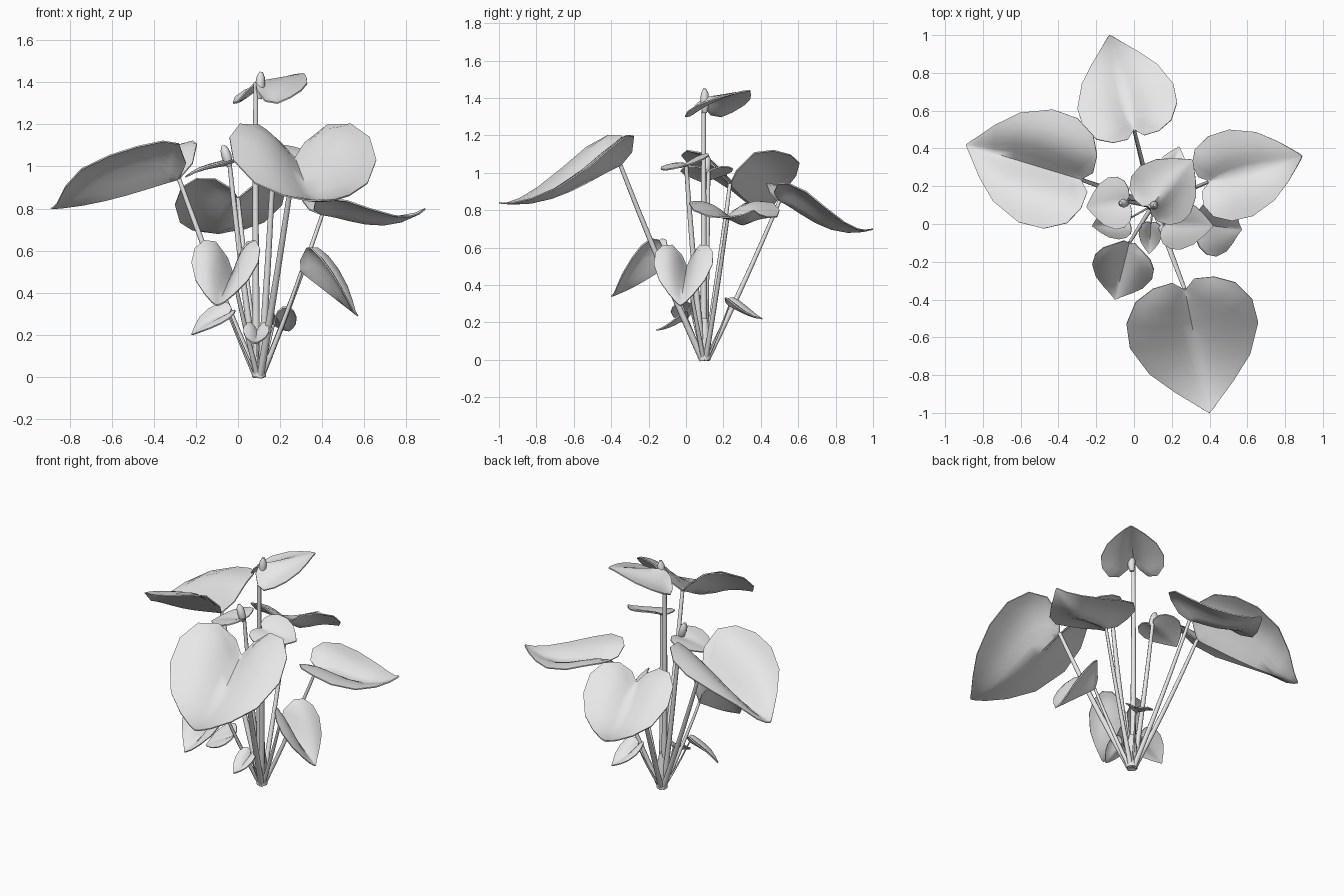
import bpy, bmesh, math
from mathutils import Vector, Matrix

cube = bpy.data.objects.get("Cube")
if cube:
    bpy.data.objects.remove(cube, do_unlink=True)

grey = bpy.data.materials.new("light_grey")
grey.use_nodes = True
colour = (0.8, 0.8, 0.8, 1)
grey.diffuse_color = colour
grey.node_tree.nodes["Principled BSDF"].inputs["Base Color"].default_value = colour

UP = Vector((0, 0, 1))
ROOT = Vector((0.1, 0.1, 0))

# Half heart: (along the midrib, out to the edge, matching midrib position)
HEART = [(1, 0, 1), (.98, .06, .97), (.92, .19, .9), (.79, .46, .76), (.6, .78, .59),
         (.34, .99, .42), (.12, .97, .27), (-.05, .77, .15), (-.12, .47, .08), (-.1, .17, .03),
         (0, 0, 0)]
COLS = 6


def finish(obj, angle):
    obj.data.materials.append(grey)
    bpy.ops.object.select_all(action='DESELECT')
    obj.select_set(True)
    bpy.context.view_layer.objects.active = obj
    for mod in list(obj.modifiers):
        bpy.ops.object.modifier_apply(modifier=mod.name)
    bpy.ops.object.shade_smooth_by_angle(angle=math.radians(angle))


def new_object(name, bm):
    bmesh.ops.recalc_face_normals(bm, faces=bm.faces)
    mesh = bpy.data.meshes.new(name)
    bm.to_mesh(mesh)
    bm.free()
    obj = bpy.data.objects.new(name, mesh)
    bpy.context.collection.objects.link(obj)
    return obj


def leaf(name, base, tip, half_width, fold, sag, reach, roll):
    """Heart blade folded up along a sagging midrib; reach carries the fold to the tip."""
    base, tip = Vector(base), Vector(tip)
    axis = tip - base
    side = Matrix.Rotation(math.radians(roll), 3, axis) @ axis.cross(UP).normalized()
    normal = side.cross(axis).normalized()
    bm = bmesh.new()
    rows = []
    for u_edge, v_edge, u_mid in HEART:
        row = []
        for c in range(-COLS, COLS + 1):
            k = abs(c) / COLS
            u = u_mid + (u_edge - u_mid) * k ** 1.3
            v = v_edge * k
            t = max(u, 0)
            lift = fold * (1 - math.exp(-6 * v ** 1.5)) * (1 - t ** reach)
            lift -= sag * 5.4 * t ** 1.5 * (1 - t)
            sign = 1 if c > 0 else -1
            row.append(bm.verts.new(base + axis * u + side * sign * v * half_width + normal * lift))
        rows.append(row)
    for a, b in zip(rows, rows[1:]):
        for i in range(2 * COLS):
            bm.faces.new((a[i], a[i + 1], b[i + 1], b[i]))
    bmesh.ops.remove_doubles(bm, verts=bm.verts, dist=0.0005)
    obj = new_object(name, bm)
    rim = obj.modifiers.new("thickness", 'SOLIDIFY')
    rim.thickness = 0.007
    rim.offset = 0
    finish(obj, 60)


def tube(name, points, radii, sides=8):
    """Round tapering tube through the points."""
    bm = bmesh.new()
    rings = []
    for i, (p, r) in enumerate(zip(points, radii)):
        d = (points[min(i + 1, len(points) - 1)] - points[max(i - 1, 0)]).normalized()
        x = d.cross(Vector((0, 1, 0))).normalized()
        y = d.cross(x)
        rings.append([bm.verts.new(p + (x * math.cos(a) + y * math.sin(a)) * r)
                      for a in (math.tau * j / sides for j in range(sides))])
    for a, b in zip(rings, rings[1:]):
        for j in range(sides):
            k = (j + 1) % sides
            bm.faces.new((a[j], a[k], b[k], b[j]))
    bm.faces.new(rings[0])
    bm.faces.new(rings[-1])
    finish(new_object(name, bm), 50)


def stem(name, end, radius):
    """Stalk that leans out from the root to the blade."""
    end = Vector(end)
    out = end - ROOT
    flat = Vector((out.x, out.y, 0))
    start = ROOT + flat.normalized() * 0.012 if flat.length > 0.01 else ROOT.copy()
    bend = start + flat * 0.53 + UP * end.z * 0.5
    points, radii = [], []
    for i in range(9):
        t = i / 8
        points.append(start * (1 - t) ** 2 + bend * 2 * t * (1 - t) + end * t * t)
        radii.append(radius * (1.3 - 0.5 * t))
    tube(name, points, radii)


# Blades: base, tip, half width, fold height, midrib sag, fold reach, roll, stalk radius
LEAVES = {
    "front_large": ((.27, -.35, 1.04), (.40, -1.0, .84), .35, .16, .06, .95, 0, .014),
    "back_large": ((0, .50, .85), (-.13, 1.0, .70), .265, .09, .065, 1.2, 0, .012),
    "right_large": ((-.28, .235, .94), (-.89, .42, .80), .315, .18, .02, 4, 0, .013),
    "left_large": ((.40, .225, .77), (.89, .36, .80), .24, .08, .065, 1.5, 0, .011),
    "top": ((.085, .095, 1.40), (.31, .34, 1.44), .185, -.1, 0, .7, 0, .014),
    "upper_right": ((-.04, .12, 1.01), (-.25, .09, .95), .14, .02, -.01, 1, 0, .013),
    "upper_left": ((.17, 0, 1.05), (.42, -.01, 1.04), .135, .02, .01, 1.5, 16, .014),
    "front_middle": ((-.025, -.10, .50), (-.1, -.40, .34), .165, .16, .01, 1.2, 0, .010),
    "left_middle": ((.30, .005, .50), (.57, -.03, .29), .16, .13, 0, 1.5, 0, .010),
    "low_right": ((-.04, .02, .30), (-.22, -.01, .20), .09, .03, -.01, 1, -25, .005),
    "low_front": ((.09, 0, .22), (.08, -.16, .16), .062, .035, .01, 1, 0, .005),
    "low_back": ((.18, .23, .29), (.24, .41, .22), .08, .04, .01, 1, 0, .005),
}
for part, (base, tip, width, fold, sag, reach, roll, radius) in LEAVES.items():
    leaf(part + "_leaf", base, tip, width, fold, sag, reach, roll)
    stem(part + "_stem", base, radius)

# Short trunk that gathers the stalks
tube("trunk", [ROOT + UP * z for z in (0, .07, .14, .22)], (.033, .033, .03, .016), 10)

# Rolled buds standing above two of the blades
for name, low, high in (("top_bud", (.1, .1, 1.32), (.11, .1, 1.45)),
                        ("upper_right_bud", (-.04, .11, 1.0), (-.07, .11, 1.1))):
    low, high = Vector(low), Vector(high)
    tube(name, [low.lerp(high, t) for t in (0, .2, .5, .8, 1)], (.012, .02, .024, .02, .008))
